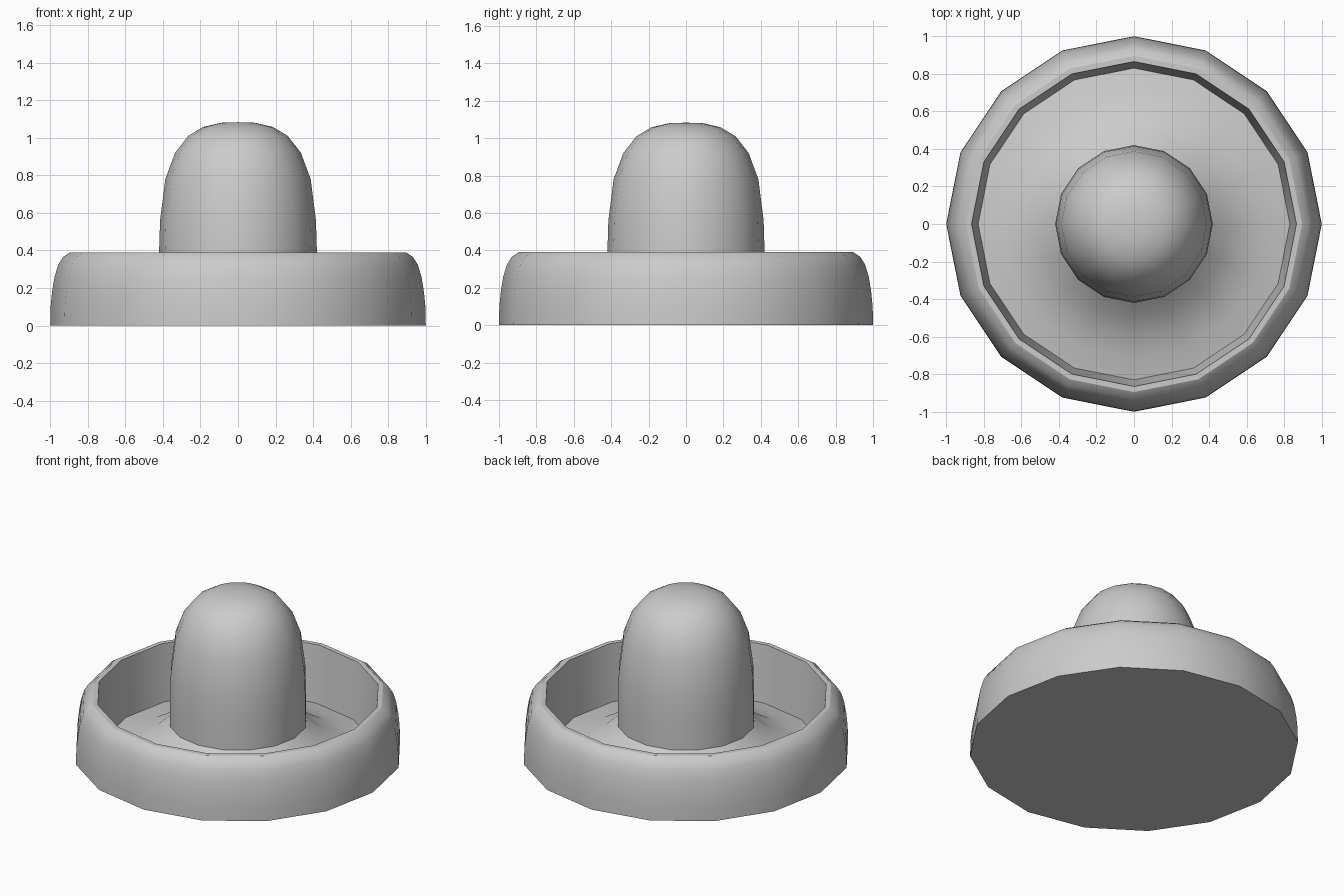
import bpy
import bmesh
from math import pi, radians
from mathutils import Vector

SIDES = 16

cube = bpy.data.objects.get("Cube")
if cube:
    bpy.data.objects.remove(cube, do_unlink=True)

# One plain grey plastic
grey = bpy.data.materials.new("grey_plastic")
grey.use_nodes = True
colour = (0.6, 0.6, 0.6, 1)
grey.diffuse_color = colour
grey.node_tree.nodes["Principled BSDF"].inputs["Base Color"].default_value = colour


def lathe(name, profile):
    """Turn an (r, z) profile, listed from bottom to top, around the z axis."""
    bm = bmesh.new()
    verts = [bm.verts.new((r, 0, z)) for r, z in profile]
    edges = [bm.edges.new(pair) for pair in zip(verts, verts[1:])]
    bmesh.ops.spin(bm, geom=verts + edges, cent=Vector(), axis=Vector((0, 0, 1)),
                   angle=2 * pi, steps=SIDES)
    bmesh.ops.remove_doubles(bm, verts=bm.verts, dist=0.0005)
    bmesh.ops.recalc_face_normals(bm, faces=bm.faces)
    mesh = bpy.data.meshes.new(name)
    bm.to_mesh(mesh)
    bm.free()
    mesh.materials.append(grey)
    obj = bpy.data.objects.new(name, mesh)
    bpy.context.collection.objects.link(obj)
    bpy.ops.object.select_all(action="DESELECT")
    obj.select_set(True)
    bpy.context.view_layer.objects.active = obj
    bpy.ops.object.shade_smooth_by_angle(angle=radians(32))
    return obj


# Dish: flat underside, rounded rim, sloped inner wall, floor flaring up to the grip
underside = [(0, 0), (1, 0)]
rim = [(0.998, 0.1), (0.99, 0.18), (0.977, 0.26), (0.957, 0.325), (0.932, 0.365),
       (0.895, 0.39), (0.865, 0.39)]
floor = [(0.83, 0.015), (0.71, 0.04), (0.6, 0.08), (0.5, 0.14), (0.42, 0.21), (0, 0.21)]
lathe("dish", underside + rim + floor)

# Grip: tapered column with a domed top
column = [(0, 0.2), (0.42, 0.2), (0.42, 0.4), (0.415, 0.56), (0.387, 0.78)]
dome = [(0.335, 0.92), (0.265, 1.01), (0.185, 1.058), (0.09, 1.08), (0, 1.083)]
lathe("grip", column + dome)
